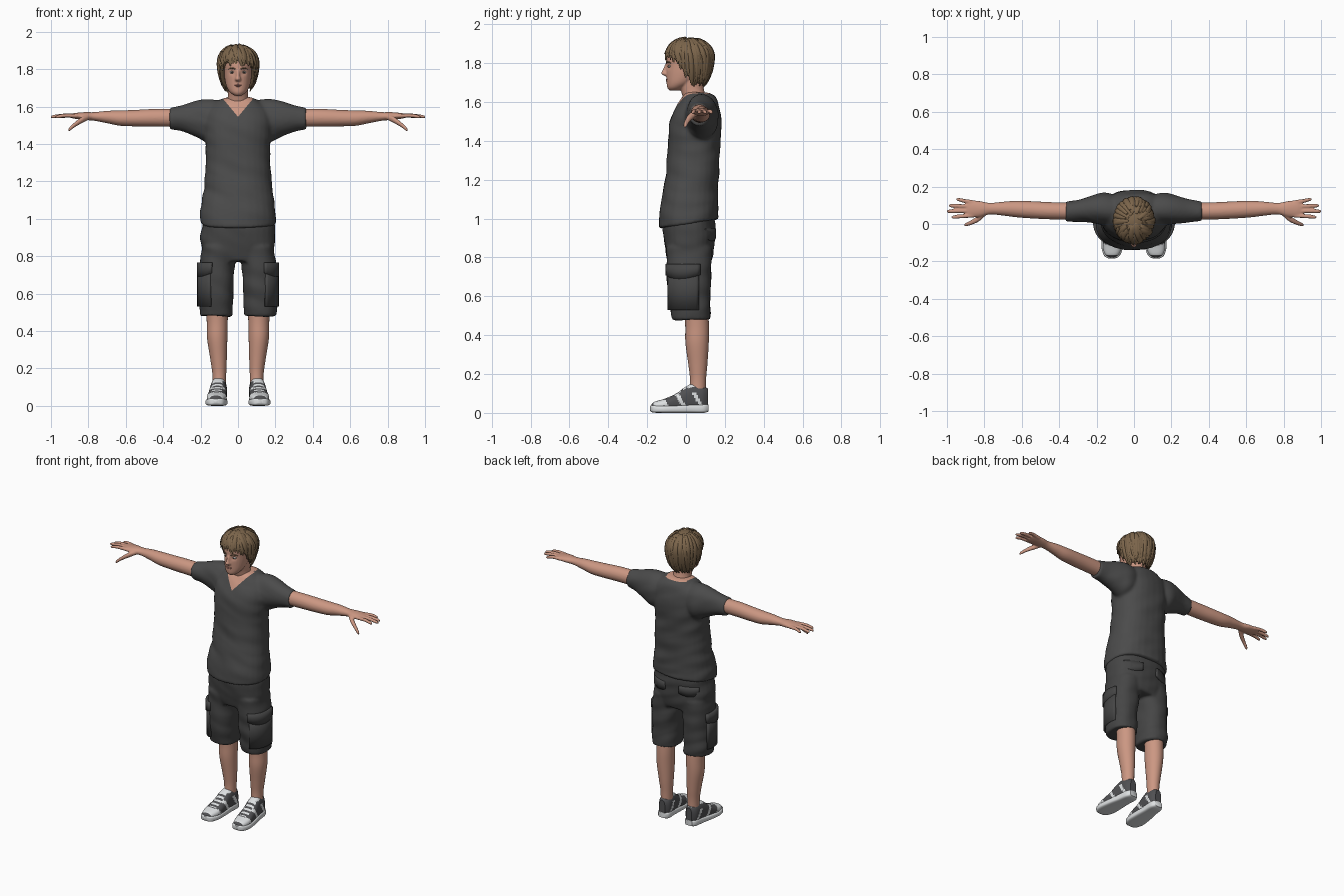
import bpy, bmesh, math, random
from mathutils import Vector, Matrix, noise

random.seed(4)
if "Cube" in bpy.data.objects:
    bpy.data.objects.remove(bpy.data.objects["Cube"])


def material(name, r, g, b):
    m = bpy.data.materials.new(name)
    m.use_nodes = True
    m.diffuse_color = (r, g, b, 1)
    m.node_tree.nodes["Principled BSDF"].inputs["Base Color"].default_value = (r, g, b, 1)
    return m


SKIN = material("skin", .6, .31, .225)
HAIR = material("brown_hair", .2, .13, .07)
SHIRT = material("shirt_grey", .07, .07, .07)
SHORTS = material("shorts_grey", .06, .06, .06)
WHITE = material("shoe_white", .72, .74, .75)
GREY = material("shoe_grey", .08, .08, .085)
EYE = material("eye_white", .6, .57, .54)
IRIS = material("iris_brown", .05, .035, .025)
LIPS = material("lips", .45, .19, .15)


def blend(keys, sub):
    """Catmull-Rom interpolation through the key sections."""
    out = []
    for i in range(len(keys) - 1):
        quad = [keys[max(0, min(len(keys) - 1, i + k))] for k in (-1, 0, 1, 2)]
        for j in range(sub):
            t = j / sub
            out.append([b + .5 * t * (c - a + t * (2*a - 5*b + 4*c - d + t * (3*(b - c) + d - a)))
                        for a, b, c, d in zip(*quad)])
    return out + [list(keys[-1])]


def loft(bm, axis, keys, s=1, sub=5, n=28, power=2):
    """Closed tube; key = position on axis, two centre offsets, two radii."""
    order = {"x": (0, 1, 2), "y": (1, 0, 2), "z": (2, 0, 1)}[axis]
    rings = []
    for t, c1, c2, r1, r2 in blend(keys, sub):
        ring = []
        for k in range(n):
            a = math.tau * k / n
            c, d = math.cos(a), math.sin(a)
            co = [0, 0, 0]
            co[order[0]] = t
            co[order[1]] = c1 + r1 * math.copysign(abs(c) ** (2 / power), c)
            co[order[2]] = c2 + r2 * math.copysign(abs(d) ** (2 / power), d)
            ring.append(bm.verts.new((co[0] * s, co[1], co[2])))
        rings.append(ring)
    for p, q in zip(rings, rings[1:]):
        for k in range(n):
            bm.faces.new((p[k], p[k - 1], q[k - 1], q[k]))
    bm.faces.new(rings[0])
    bm.faces.new(rings[-1])


def ball(bm, centre, size):
    m = Matrix.Translation(centre) @ Matrix.Diagonal((*size, 1))
    bmesh.ops.create_uvsphere(bm, u_segments=20, v_segments=12, radius=1, matrix=m)


def finish(name, bm, mats, voxel=0, smooth=3, edit=None, solid=0, angle=50):
    """Make the object, optionally fuse its pieces, then edit and shade it."""
    bmesh.ops.recalc_face_normals(bm, faces=bm.faces)
    me = bpy.data.meshes.new(name)
    bm.to_mesh(me)
    bm.free()
    ob = bpy.data.objects.new(name, me)
    bpy.context.collection.objects.link(ob)
    if voxel:
        mod = ob.modifiers.new("fuse", "REMESH")
        mod.mode, mod.voxel_size = "VOXEL", voxel
        mod = ob.modifiers.new("relax", "SMOOTH")
        mod.iterations = smooth
        dg = bpy.context.evaluated_depsgraph_get()
        ob.data = bpy.data.meshes.new_from_object(ob.evaluated_get(dg))
        ob.modifiers.clear()
        ob.data.name = name
    ob.data.materials.clear()
    for m in mats:
        ob.data.materials.append(m)
    if edit:
        bm = bmesh.new()
        bm.from_mesh(ob.data)
        bm.normal_update()
        edit(bm)
        bm.to_mesh(ob.data)
        bm.free()
    if solid:
        mod = ob.modifiers.new("thickness", "SOLIDIFY")
        mod.thickness, mod.offset = solid, -1
    bpy.ops.object.select_all(action="DESELECT")
    ob.select_set(True)
    bpy.context.view_layer.objects.active = ob
    bpy.ops.object.shade_smooth_by_angle(angle=math.radians(angle))
    return ob


def wrinkle(bm, amount):
    for v in bm.verts:
        p = v.co
        v.co = p + v.normal * amount * noise.noise(Vector((p.x * 6, p.y * 6, p.z * 15 + p.x * 5)))


# Shirt: torso and sleeves fused, with a V neckline cut in
def neckline(bm):
    wrinkle(bm, .007)
    for v in bm.verts:
        if v.co.z < 1.1:
            v.co.z += v.co.y * .16 * (1.1 - v.co.z) / .13
    for co, no in (((0, 0, 1.545), (-1.2, 0, 1)), ((0, 0, 1.545), (1.2, 0, 1)), ((0, 0, 1.64), (0, 0, 1))):
        near = [f for f in bm.faces if f.calc_center_median().z > 1.5 and abs(f.calc_center_median().x) < .14]
        geom = set(near) | {e for f in near for e in f.edges} | {v for f in near for v in f.verts}
        bmesh.ops.bisect_plane(bm, geom=list(geom), plane_co=co, plane_no=no)
    for f in bm.faces:
        c = f.calc_center_median()
        if c.z > 1.64 and abs(c.x) < .075 or c.y < .06 and c.z > 1.545 + 1.2 * abs(c.x):
            f.material_index = 1


bm = bmesh.new()
loft(bm, "z", [(.97, 0, .012, .203, .155), (1.05, 0, .015, .2, .15), (1.2, 0, .03, .18, .138),
               (1.35, 0, .04, .172, .135), (1.45, 0, .045, .178, .136), (1.53, 0, .052, .18, .128),
               (1.59, 0, .063, .16, .105), (1.63, 0, .063, .11, .082), (1.65, 0, .055, .07, .055)], power=2.3)
for s in (1, -1):
    loft(bm, "x", [(.05, .065, 1.54, .075, .085), (.15, .08, 1.522, .088, .118), (.22, .08, 1.533, .077, .1),
                   (.3, .071, 1.538, .06, .07), (.365, .067, 1.535, .053, .058)], s)
finish("shirt", bm, [SHIRT, SKIN], .0095, 4, neckline)

# Shorts: hips and two legs fused
bm = bmesh.new()
loft(bm, "z", [(.77, 0, .02, .185, .11), (.85, 0, .017, .197, .127), (.95, 0, .015, .197, .135),
               (1.03, 0, .015, .185, .13)], power=2.4)
for s in (1, -1):
    loft(bm, "z", [(.478, .117, .027, .088, .098), (.6, .117, .018, .09, .108), (.73, .112, .015, .092, .115),
                   (.85, .1, .015, .095, .12)], s, power=2.3)
finish("shorts", bm, [SHORTS], .0095, 3, lambda b: wrinkle(b, .009))


# Pockets: curved panels wrapped around each leg
def panel(bm, s, z0, z1, a0, a1, cx, cy, rx, ry, dip=0):
    n = 12
    rows = []
    for z in (z0, (z0 + z1) / 2, z1):
        row = []
        for i in range(n + 1):
            a = math.radians(a0 + (a1 - a0) * i / n)
            drop = dip * math.sin(math.pi * i / n) * (z1 - z) / (z1 - z0)
            row.append(bm.verts.new((s * (cx + rx * math.cos(a)), cy + ry * math.sin(a), z - drop)))
        rows.append(row)
    for p, q in zip(rows, rows[1:]):
        for i in range(n):
            loop = (p[i], p[i + 1], q[i + 1], q[i])
            bm.faces.new(loop if s > 0 else loop[::-1])


for name, args in (("cargo_pockets", (.53, .73, -72, 25, .118, .017, .1, .119)),
                   ("cargo_flaps", (.71, .765, -75, 28, .115, .015, .105, .126, .02)),
                   ("back_pocket_flaps", (.9, .95, 35, 75, 0, .015, .205, .145, .015))):
    bm = bmesh.new()
    for s in (1, -1):
        panel(bm, s, *args)
    finish(name, bm, [SHORTS], solid=.018)

# Arms, legs and shoes, one of each per side
for s, side in ((1, "left"), (-1, "right")):
    bm = bmesh.new()
    loft(bm, "x", [(.32, .068, 1.54, .045, .048), (.45, .071, 1.54, .046, .047), (.55, .076, 1.538, .046, .044),
                   (.63, .08, 1.538, .044, .041), (.7, .082, 1.544, .037, .033), (.77, .082, 1.547, .031, .023),
                   (.82, .08, 1.549, .042, .021), (.875, .081, 1.55, .046, .015), (.9, .082, 1.55, .038, .009)], s)
    for y0, tip, y1 in ((.045, .975, .037), (.07, 1, .068), (.094, .99, .098), (.117, .95, .131)):
        mid = (.87 + tip) / 2
        loft(bm, "x", [(.86, y0, 1.55, .011, .011), (mid, (y0 + y1) / 2, 1.552, .0105, .0105),
                       (tip - .012, y1, 1.546, .0095, .009), (tip, y1, 1.544, .005, .005)], s, n=14)
    loft(bm, "x", [(.79, .06, 1.545, .012, .012), (.83, .03, 1.53, .017, .017), (.87, .008, 1.505, .013, .014),
                   (.9, -.004, 1.48, .01, .011), (.907, -.006, 1.474, .005, .006)], s, n=14)
    finish(side + "_arm", bm, [SKIN], .005, 3)

    bm = bmesh.new()
    loft(bm, "z", [(.09, .1, .06, .035, .042), (.17, .1, .062, .037, .041), (.25, .104, .061, .044, .049),
                   (.36, .111, .057, .054, .06), (.45, .111, .057, .056, .061), (.56, .112, .05, .06, .062)], s)
    finish(side + "_leg", bm, [SKIN])

    bm = bmesh.new()
    loft(bm, "y", [(-.185, .118, .024, .015, .012), (-.17, .118, .021, .041, .019), (-.12, .116, .019, .058, .019),
                   (-.04, .111, .02, .054, .02), (.03, .105, .022, .046, .022), (.09, .1, .023, .042, .023),
                   (.115, .1, .025, .026, .018)], s, power=4)
    finish(side + "_shoe_sole", bm, [WHITE])

    def paint(bm):
        for f in bm.faces:
            c = f.calc_center_median()
            off = abs(abs(c.x) - .112)
            laces = off < .026 and f.normal.z > .4 and -.11 < c.y < .02 and math.floor(c.y / .013) % 2
            slash = (c.y + c.z * .6) % .09 < .022 and c.z < .1 and off > .026
            toe = -.165 < c.y < -.115
            f.material_index = int(bool(laces or slash or toe or c.z > .13))

    bm = bmesh.new()
    loft(bm, "y", [(-.178, .118, .033, .014, .012), (-.16, .118, .035, .038, .023), (-.11, .115, .04, .052, .033),
                   (-.05, .11, .053, .049, .047), (.0, .107, .07, .045, .066), (.04, .103, .076, .043, .075),
                   (.085, .1, .073, .04, .067), (.113, .1, .07, .022, .055)], s, sub=9, n=40, power=2.5)
    finish(side + "_shoe_upper", bm, [GREY, WHITE], edit=paint)

# Head with neck and nose fused, eye sockets pressed in
EYES = [Vector((s * .031, -.089, 1.783)) for s in (1, -1)]


def sockets(bm):
    for v in bm.verts:
        for e in EYES:
            d2 = (v.co.x - e.x) ** 2 + (v.co.z - e.z) ** 2
            if v.co.y < -.03:
                v.co.y += .007 * math.exp(-d2 / .0002)


bm = bmesh.new()
loft(bm, "z", [(1.66, 0, -.058, .022, .03), (1.675, 0, -.05, .042, .047), (1.7, 0, -.03, .059, .07),
               (1.74, 0, -.01, .07, .092), (1.79, 0, .005, .076, .108), (1.84, 0, .012, .08, .113),
               (1.89, 0, .015, .068, .095), (1.915, 0, .015, .04, .055)])
loft(bm, "z", [(1.6, 0, .055, .068, .062), (1.65, 0, .036, .055, .06), (1.7, 0, .025, .055, .062),
               (1.75, 0, .02, .055, .06)])
loft(bm, "z", [(1.735, 0, -.1, .012, .012), (1.746, 0, -.107, .016, .021), (1.765, 0, -.104, .01, .016),
               (1.795, 0, -.097, .009, .011)], n=16)
finish("head", bm, [SKIN], .005, 3, sockets)

# Face details
for name, mat, dy, size in (("eyes", EYE, .006, (.014, .01, .0065)), ("irises", IRIS, -.002, (.0055, .0035, .0055))):
    bm = bmesh.new()
    for e in EYES:
        ball(bm, e + Vector((0, dy, 0)), size)
    finish(name, bm, [mat])
bm = bmesh.new()
for s in (1, -1):
    loft(bm, "x", [(.014, -.1, 1.8, .004, .003), (.032, -.094, 1.806, .005, .004), (.052, -.079, 1.8, .003, .002)], s, n=10)
finish("eyebrows", bm, [HAIR])
bm = bmesh.new()
for z, w in ((1.716, .024), (1.709, .02)):
    ball(bm, (0, -.091, z), (w, .013, .005))
finish("mouth", bm, [LIPS])


# Hair: a cap plus overlapping locks running from crown to rim
def hair_point(a, t, lift=0):
    f = max(0, min(1, (abs(a) - .55) / 1.5))
    theta = t * (1.55 + .85 * f * f * (3 - 2 * f))
    c, r = math.cos(theta), math.sin(theta)
    return Vector(((.102 + lift) * r * math.sin(a), .018 - (.118 + lift) * r * math.cos(a),
                   1.83 + c * ((.1 + lift) if c > 0 else .19)))


bm = bmesh.new()
cols = [[bm.verts.new(hair_point(-math.pi + math.tau * i / 48, .02 + .96 * j / 16)) for j in range(17)] for i in range(48)]
for i in range(48):
    for j in range(16):
        bm.faces.new((cols[i - 1][j], cols[i - 1][j + 1], cols[i][j + 1], cols[i][j]))
bm.faces.new([c[0] for c in cols])
finish("hair_cap", bm, [HAIR], solid=.02)

bm = bmesh.new()
for k in range(110):
    a0 = -math.pi + math.tau * k / 110 + random.uniform(-.05, .05)
    sweep, start = random.uniform(-.1, .4), random.uniform(.1, .5)
    end, lift = random.uniform(.9, 1.07), random.uniform(-.003, .007)
    rings = []
    for j in range(9):
        u = j / 8
        a = a0 + sweep * (u - .5)
        a = (a + math.pi) % math.tau - math.pi
        p = hair_point(a, start + (end - start) * u, lift + .006 * max(0, u - .8) * 5 * random.random())
        out = Vector((math.sin(a), -math.cos(a), .5 * (1 - u))).normalized()
        across = Vector((math.cos(a), math.sin(a), 0))
        w = .015 * math.sin(math.pi * (.12 + .84 * u)) ** .7
        rings.append([bm.verts.new(p + across * w * math.cos(q * math.pi / 3) + out * w * .55 * math.sin(q * math.pi / 3))
                      for q in range(6)])
    for p, q in zip(rings, rings[1:]):
        for i in range(6):
            bm.faces.new((p[i], p[i - 1], q[i - 1], q[i]))
    bm.faces.new(rings[0])
    bm.faces.new(rings[-1])
finish("hair_locks", bm, [HAIR])
